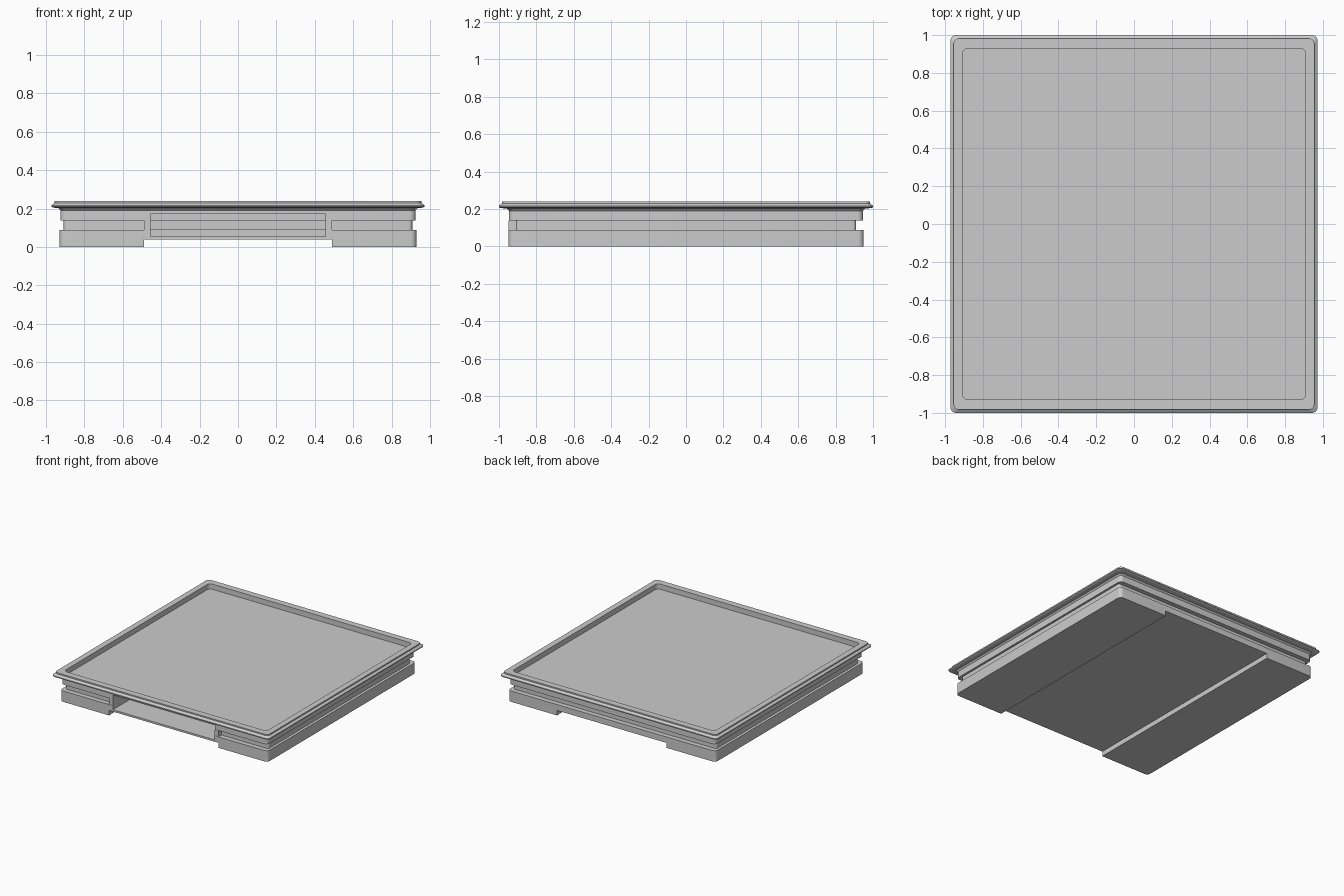
import bpy
import bmesh
import math

if "Cube" in bpy.data.objects:
    bpy.data.objects.remove(bpy.data.objects["Cube"])


def rounded_loop(bm, hx, hy, r, z, n=6):
    verts = []
    for q, (sx, sy) in enumerate([(1, 1), (-1, 1), (-1, -1), (1, -1)]):
        for i in range(n + 1):
            a = math.pi / 2 * (q + i / n)
            verts.append(bm.verts.new((sx * (hx - r) + r * math.cos(a),
                                       sy * (hy - r) + r * math.sin(a), z)))
    return verts


def loft(name, sections):
    bm = bmesh.new()
    loops = [rounded_loop(bm, *s) for s in sections]
    for a, b in zip(loops, loops[1:]):
        for i in range(len(a)):
            j = (i + 1) % len(a)
            bm.faces.new((a[i], a[j], b[j], b[i]))
    bm.faces.new(list(reversed(loops[0])))
    bm.faces.new(loops[-1])
    bmesh.ops.recalc_face_normals(bm, faces=bm.faces[:])
    mesh = bpy.data.meshes.new(name)
    bm.to_mesh(mesh)
    bm.free()
    ob = bpy.data.objects.new(name, mesh)
    bpy.context.collection.objects.link(ob)
    return ob


def box(name, lo, hi):
    bpy.ops.mesh.primitive_cube_add(size=1, location=[(a + b) / 2 for a, b in zip(lo, hi)])
    ob = bpy.context.object
    ob.name = name
    ob.scale = [b - a for a, b in zip(lo, hi)]
    bpy.ops.object.transform_apply(location=True, rotation=False, scale=True)
    return ob


def cut(target, cutter):
    mod = target.modifiers.new("cut", 'BOOLEAN')
    mod.operation = 'DIFFERENCE'
    mod.solver = 'EXACT'
    mod.object = cutter
    bpy.ops.object.select_all(action='DESELECT')
    bpy.context.view_layer.objects.active = target
    target.select_set(True)
    bpy.ops.object.modifier_apply(modifier=mod.name)
    cutter.hide_render = True
    bpy.data.objects.remove(cutter)


# Tray body: half width, half depth, corner radius, height, from base to recessed top
body = loft("tray_body", [
    (0.93, 0.95, 0.03, 0.0),
    (0.93, 0.95, 0.03, 0.088),
    (0.908, 0.91, 0.02, 0.088),      # side groove
    (0.908, 0.91, 0.02, 0.138),
    (0.925, 0.947, 0.03, 0.138),
    (0.925, 0.947, 0.03, 0.19),
    (0.935, 0.958, 0.03, 0.202),     # flared lip
    (0.965, 0.993, 0.03, 0.205),
    (0.972, 1.0, 0.03, 0.210),
    (0.972, 1.0, 0.03, 0.217),
    (0.955, 0.983, 0.03, 0.230),
    (0.955, 0.983, 0.03, 0.240),
    (0.908, 0.93, 0.03, 0.240),      # recessed top surface
    (0.908, 0.93, 0.03, 0.198),
])

# Channel under the base, running front to back
cut(body, box("base_channel_cutter", (-0.49, -1.2, -0.1), (0.49, 1.2, 0.04)))
# Deep slot open at the front
cut(body, box("front_slot_cutter", (-0.455, -1.2, 0.055), (0.455, 0.89, 0.172)))

bpy.ops.object.shade_smooth_by_angle(angle=math.radians(25))

# Blocks closing the groove either side of the slot
for side, s in (("left", -1), ("right", 1)):
    x0, x1 = sorted((s * 0.455, s * 0.49))
    box("groove_stop_" + side, (x0, -0.948, 0.088), (x1, -0.90, 0.138))

# Inside of the back groove, seen at the end of the slot
box("slot_back_ridge", (-0.455, 0.86, 0.088), (0.455, 0.895, 0.138))
